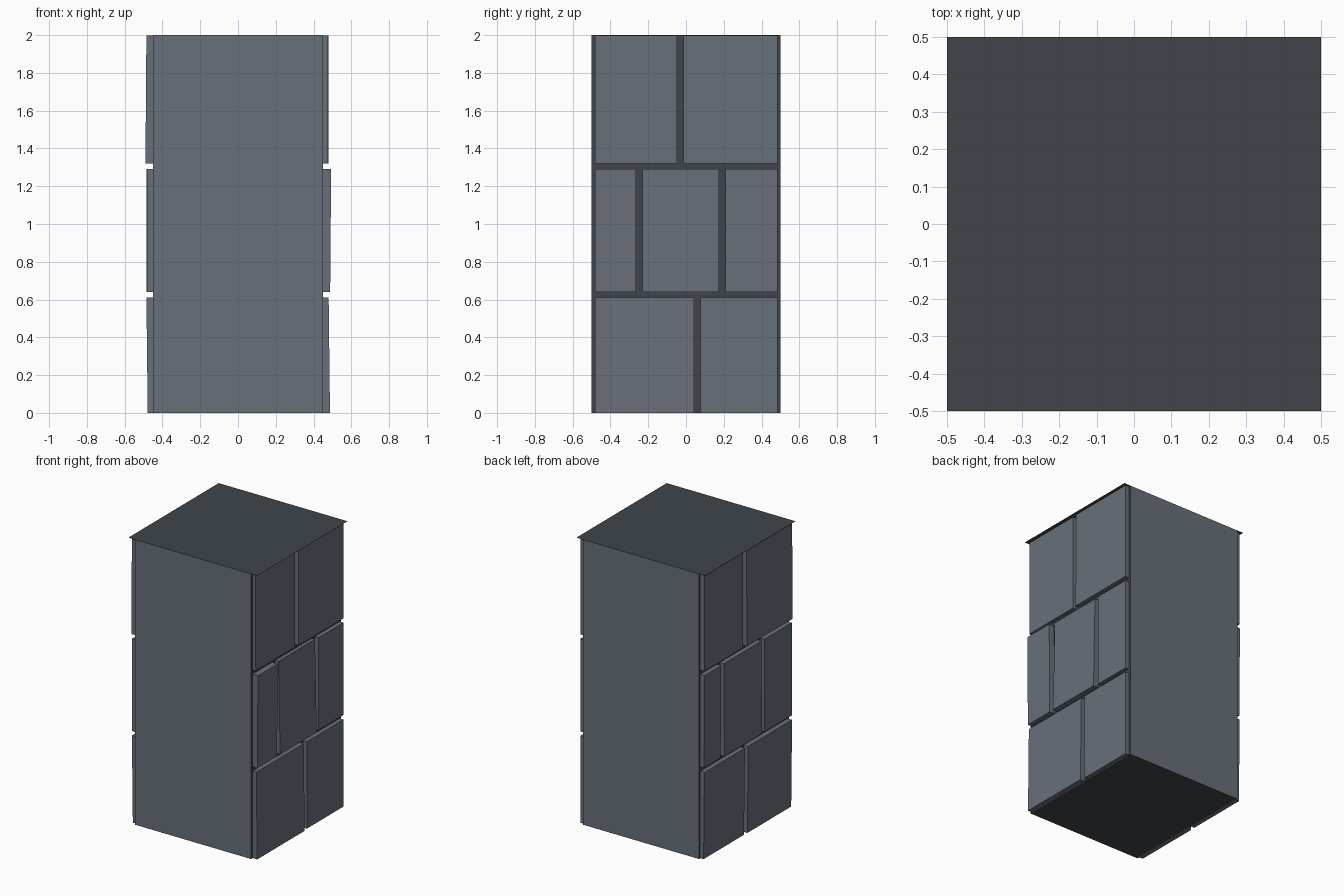
import bpy, bmesh

cube = bpy.data.objects.get("Cube")
if cube:
    bpy.data.objects.remove(cube, do_unlink=True)


def material(name, rgb):
    mat = bpy.data.materials.new(name)
    mat.use_nodes = True
    mat.diffuse_color = (*rgb, 1)
    mat.node_tree.nodes["Principled BSDF"].inputs["Base Color"].default_value = (*rgb, 1)
    return mat


stone = material("blue_grey_stone", (0.14, 0.16, 0.195))
mortar = material("dark_mortar", (0.05, 0.059, 0.068))


def finish(name, bm, *mats):
    bmesh.ops.recalc_face_normals(bm, faces=bm.faces)
    mesh = bpy.data.meshes.new(name)
    bm.to_mesh(mesh)
    bm.free()
    for mat in mats:
        mesh.materials.append(mat)
    obj = bpy.data.objects.new(name, mesh)
    bpy.context.collection.objects.link(obj)
    return obj


def box(x0, x1, y0, y1, z0, z1):
    bm = bmesh.new()
    bmesh.ops.create_cube(bm, size=1)
    for v in bm.verts:
        v.co = (x1 if v.co.x > 0 else x0,
                y1 if v.co.y > 0 else y0,
                z1 if v.co.z > 0 else z0)
    return bm


# Pillar core: stone front and back, mortar elsewhere, open under the cap
core = box(-0.45, 0.45, -0.5, 0.5, 0, 2)
core.normal_update()
bmesh.ops.delete(core, geom=[f for f in core.faces if f.normal.z > 0.5], context="FACES_ONLY")
for face in core.faces:
    face.material_index = 0 if abs(face.normal.y) > 0.5 else 1
finish("pillar_core", core, stone, mortar)

# Thin cap sheet overhanging the core
cap = bmesh.new()
bmesh.ops.create_grid(cap, x_segments=1, y_segments=1, size=0.5)
for v in cap.verts:
    v.co.z = 2
finish("cap_sheet", cap, mortar)

# Stone blocks: each row lists its joints and each block's (lower, upper) reach
ROWS = [(0, 0.61), (0.64, 1.29), (1.32, 1.998)]
SIDES = {
    "left": (1, [
        ([0.06], [(0.487, 0.48), (0.48, 0.48)]),
        ([-0.247, 0.192], [(0.488, 0.493), (0.488, 0.475), (0.478, 0.48)]),
        ([-0.03], [(0.476, 0.474), (0.48, 0.478)])]),
    "right": (-1, [
        ([0.02], [(0.478, 0.485), (0.476, 0.483)]),
        ([-0.165, 0.285], [(0.483, 0.483), (0.485, 0.483), (0.48, 0.485)]),
        ([0.04], [(0.49, 0.485), (0.483, 0.483)])]),
}
GAP = 0.017

for side, (sign, rows) in SIDES.items():
    for r, ((z0, z1), (joints, reaches)) in enumerate(zip(ROWS, rows)):
        starts = [-0.483] + [j + GAP for j in joints]
        ends = [j - GAP for j in joints] + [0.485]
        for i, (y0, y1, reach) in enumerate(zip(starts, ends, reaches)):
            block = box(0.445, 0.48, y0, y1, z0, z1)
            # Lean the outer face slightly and place it on its side
            for v in block.verts:
                if v.co.x > 0.46:
                    v.co.x = reach[1] if v.co.z > (z0 + z1) / 2 else reach[0]
                v.co.x *= sign
            finish(f"{side}_block_row{r + 1}_{i + 1}", block, stone)
